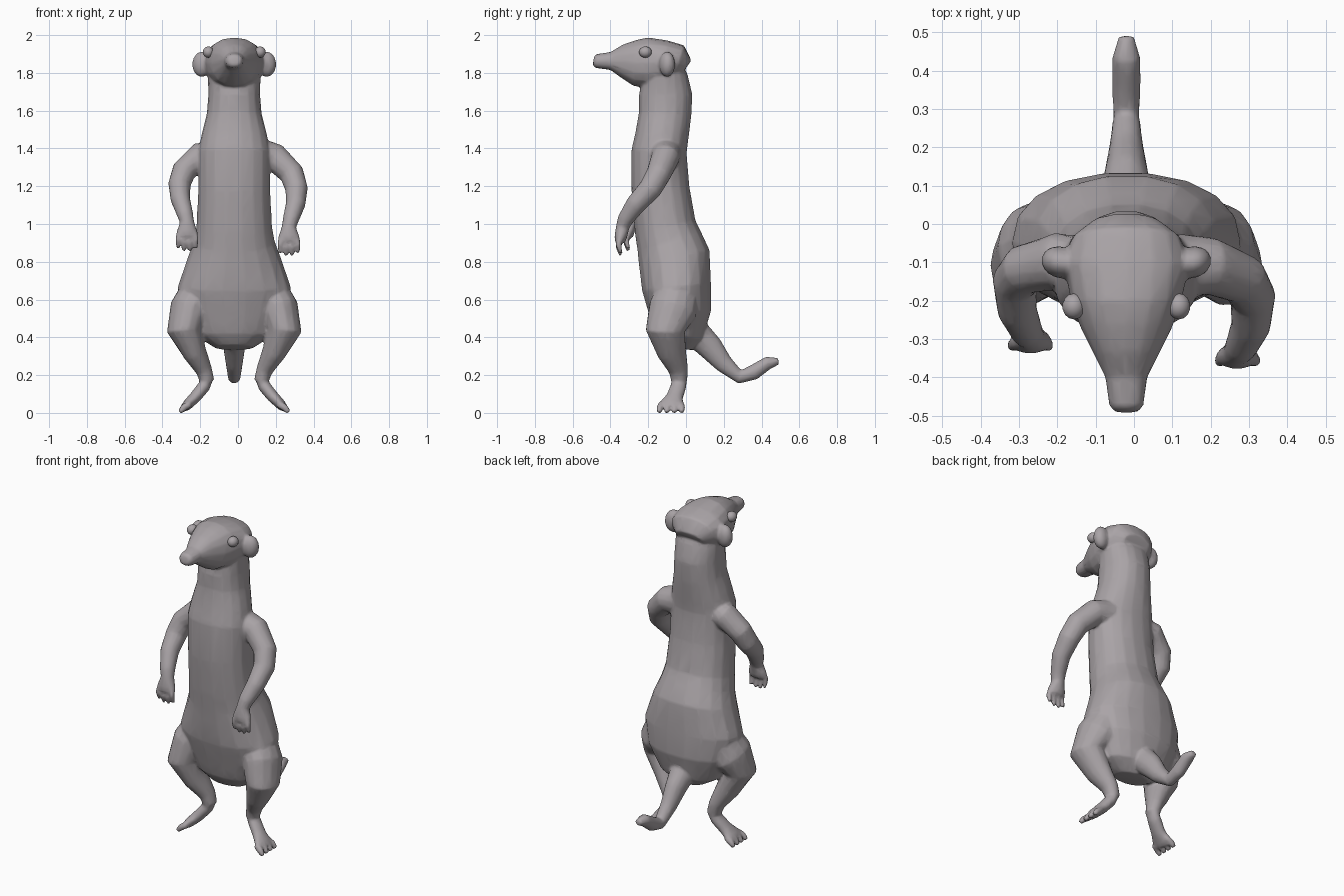
import bpy, bmesh, math
from mathutils import Vector, Matrix

CX = -0.02  # centre line of the spine

fur = bpy.data.materials.new("grey_fur")
fur.diffuse_color = (0.40, 0.37, 0.385, 1)


def tube(bm, pts, side=(1, 0, 0), n=14, power=1.0):
    """Loft elliptical rings along a path of (x, y, z, half_width, half_thickness)."""
    side = Vector(side)
    c = [Vector(p[:3]) for p in pts]
    rings = []
    for i, p in enumerate(pts):
        t = Vector()
        if i > 0:
            t += (c[i] - c[i - 1]).normalized()
        if i < len(pts) - 1:
            t += (c[i + 1] - c[i]).normalized()
        t.normalize()
        u = (side - side.dot(t) * t).normalized()
        v = t.cross(u)
        ring = []
        for k in range(n):
            a = math.tau * k / n
            ca, sa = math.cos(a), math.sin(a)
            ca = math.copysign(abs(ca) ** power, ca)
            sa = math.copysign(abs(sa) ** power, sa)
            ring.append(bm.verts.new(c[i] + u * (p[3] * ca) + v * (p[4] * sa)))
        rings.append(ring)
    faces = [bm.faces.new(rings[0][::-1]), bm.faces.new(rings[-1])]
    for a, b in zip(rings, rings[1:]):
        for k in range(n):
            j = (k + 1) % n
            faces.append(bm.faces.new((a[k], a[j], b[j], b[k])))
    bmesh.ops.recalc_face_normals(bm, faces=faces)


def ball(bm, pos, radii, turn=0.0):
    m = Matrix.Translation(pos) @ Matrix.Rotation(turn, 4, 'Z') @ Matrix.Diagonal((*radii, 1))
    bmesh.ops.create_uvsphere(bm, u_segments=14, v_segments=8, radius=1, matrix=m)


def finish(bm, name):
    me = bpy.data.meshes.new(name)
    bm.to_mesh(me)
    bm.free()
    me.materials.append(fur)
    me.polygons.foreach_set("use_smooth", [True] * len(me.polygons))
    ob = bpy.data.objects.new(name, me)
    bpy.context.collection.objects.link(ob)
    return ob


bm = bmesh.new()

# torso and neck: z, front y, back y, half width
torso = [(0.36, -0.13, 0.03, 0.10), (0.42, -0.17, 0.09, 0.20), (0.55, -0.20, 0.135, 0.27),
         (0.68, -0.235, 0.135, 0.30), (0.84, -0.255, 0.13, 0.245), (0.92, -0.265, 0.09, 0.215),
         (1.00, -0.275, 0.055, 0.20), (1.20, -0.29, 0.02, 0.19), (1.40, -0.29, 0.005, 0.19),
         (1.48, -0.27, 0.015, 0.175), (1.60, -0.25, 0.03, 0.145), (1.70, -0.25, 0.035, 0.137),
         (1.80, -0.23, 0.01, 0.14), (1.90, -0.19, -0.04, 0.12)]
tube(bm, [(CX, (f + b) / 2, z, w, (b - f) / 2) for z, f, b, w in torso], n=18, power=0.9)

# head and snout: y, bottom z, top z, half width
head = [(-0.49, 1.855, 1.905, 0.030), (-0.475, 1.84, 1.915, 0.045), (-0.40, 1.83, 1.925, 0.055),
        (-0.34, 1.79, 1.965, 0.085), (-0.27, 1.745, 1.99, 0.12), (-0.20, 1.735, 2.002, 0.145),
        (-0.10, 1.75, 1.987, 0.165), (-0.04, 1.77, 1.965, 0.145), (0.0, 1.79, 1.89, 0.09)]
tube(bm, [(CX, y, (a + b) / 2, w, (b - a) / 2) for y, a, b, w in head], n=16, power=0.88)

# tail
tube(bm, [(CX, 0.03, 0.46, 0.08, 0.08), (CX, 0.13, 0.36, 0.058, 0.068),
          (CX, 0.20, 0.275, 0.045, 0.05), (CX, 0.285, 0.205, 0.034, 0.037),
          (CX, 0.36, 0.23, 0.038, 0.041), (CX, 0.435, 0.28, 0.037, 0.035),
          (CX, 0.49, 0.288, 0.02, 0.018)])

# arms, the left one held slightly higher and further back
arm = [(0.08, -0.11, 1.39, 0.09, 0.09), (0.20, -0.11, 1.365, 0.075, 0.075),
       (0.285, -0.145, 1.28, 0.066, 0.066), (0.31, -0.19, 1.20, 0.06, 0.062),
       (0.305, -0.265, 1.12, 0.052, 0.054), (0.28, -0.32, 1.04, 0.043, 0.043),
       (0.27, -0.335, 1.00, 0.038, 0.036), (0.27, -0.345, 0.95, 0.055, 0.034),
       (0.27, -0.35, 0.92, 0.052, 0.028)]
for s in (1, -1):
    raised = s < 0

    def pose(p, amount):
        x, y, z, w, t = p
        k = amount if raised else 0
        return (s * x, y + 0.04 * k, z + 0.025 * k, w, t)

    tube(bm, [pose(p, min(1, i / 3)) for i, p in enumerate(arm)])
    # fingers
    for k in range(4):
        o = k - 1.5
        drop = 0.0 if k in (1, 2) else 0.012
        finger = [(0.27 + o * 0.026, -0.345, 0.95, 0.017, 0.02),
                  (0.27 + o * 0.031, -0.358, 0.895 + drop, 0.015, 0.017),
                  (0.27 + o * 0.032, -0.345, 0.848 + drop, 0.010, 0.011)]
        tube(bm, [pose(p, 1) for p in finger], n=8)

# legs, with feet turned outward
leg = [(0.15, -0.03, 0.70, 0.11, 0.11), (0.235, -0.07, 0.56, 0.108, 0.13),
       (0.265, -0.11, 0.45, 0.092, 0.105), (0.21, -0.075, 0.335, 0.064, 0.078),
       (0.16, -0.04, 0.24, 0.044, 0.052), (0.142, -0.035, 0.18, 0.038, 0.042)]
foot = [(0.135, -0.033, 0.20, 0.038, 0.025), (0.16, -0.04, 0.155, 0.042, 0.034),
        (0.205, -0.06, 0.10, 0.045, 0.032), (0.245, -0.075, 0.06, 0.065, 0.028),
        (0.262, -0.08, 0.04, 0.065, 0.022)]
for s in (1, -1):
    flip = lambda pts: [(CX + s * p[0], *p[1:]) for p in pts]
    tube(bm, flip(leg))
    tube(bm, flip(foot), side=(0, 1, 0))
    # toes
    for k in range(4):
        o = k - 1.5
        tube(bm, flip([(0.235, -0.078 + o * 0.034, 0.062, 0.018, 0.02),
                       (0.268, -0.08 + o * 0.039, 0.042, 0.018, 0.02),
                       (0.288, -0.082 + o * 0.04, 0.018, 0.013, 0.014)]), side=(0, 1, 0), n=8)
    # ears
    ball(bm, (CX + s * 0.172, -0.10, 1.86), (0.052, 0.042, 0.068), s * 0.3)

body = finish(bm, "animal_body")

# fuse the overlapping parts into one skin, then thin the mesh
m = body.modifiers.new("fuse", 'REMESH')
m.mode = 'VOXEL'
m.voxel_size = 0.008
m.use_smooth_shade = True
m = body.modifiers.new("soften", 'SMOOTH')
m.factor = 0.5
m.iterations = 5
m = body.modifiers.new("thin", 'DECIMATE')
m.ratio = 0.12
deps = bpy.context.evaluated_depsgraph_get()
skin = bpy.data.meshes.new_from_object(body.evaluated_get(deps))
body.modifiers.clear()
body.data = skin
skin.materials.clear()
skin.materials.append(fur)
skin.polygons.foreach_set("material_index", [0] * len(skin.polygons))
skin.polygons.foreach_set("use_smooth", [True] * len(skin.polygons))
skin.transform(Matrix.Translation((0, 0, -min(v.co.z for v in skin.vertices))))

# eyes
for s, name in ((1, "right_eye"), (-1, "left_eye")):
    bm = bmesh.new()
    ball(bm, (CX + s * 0.137, -0.215, 1.91), (0.03, 0.034, 0.03))
    finish(bm, name)
